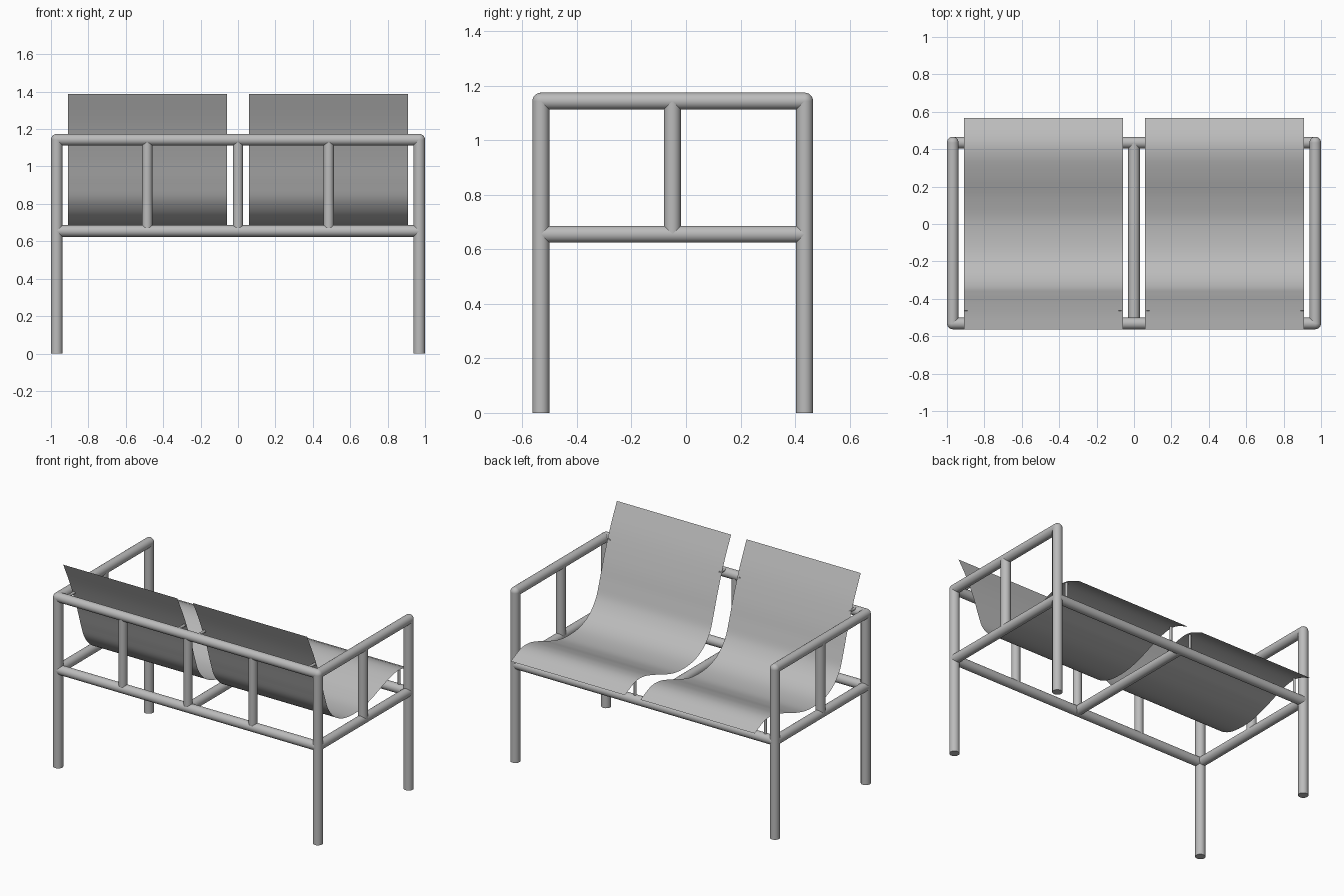
import bpy, bmesh, math
from mathutils import Vector

old = bpy.data.objects.get("Cube")
if old:
    bpy.data.objects.remove(old, do_unlink=True)


def material(name, rgb):
    m = bpy.data.materials.new(name)
    m.use_nodes = True
    colour = (*rgb, 1.0)
    m.diffuse_color = colour
    m.node_tree.nodes["Principled BSDF"].inputs["Base Color"].default_value = colour
    return m


GREY = material("light_grey", (0.5, 0.5, 0.5))
R = 0.031                    # frame tube radius
X, BACK, FRONT = 0.969, -0.532, 0.435
LOW, TOP = 0.655, 1.143      # rail heights


def finish(name, bm):
    mesh = bpy.data.meshes.new(name)
    bm.to_mesh(mesh)
    bm.free()
    mesh.materials.append(GREY)
    obj = bpy.data.objects.new(name, mesh)
    bpy.context.collection.objects.link(obj)
    bpy.ops.object.select_all(action='DESELECT')
    obj.select_set(True)
    bpy.context.view_layer.objects.active = obj
    bpy.ops.object.shade_smooth_by_angle(angle=math.radians(40))
    return obj


def tube(name, a, b, radius=R, sides=24):
    a, b = Vector(a), Vector(b)
    bm = bmesh.new()
    bmesh.ops.create_cone(bm, cap_ends=True, segments=sides, radius1=radius,
                          radius2=radius, depth=(b - a).length)
    turn = (b - a).to_track_quat('Z', 'Y').to_matrix().to_4x4()
    turn.translation = (a + b) / 2
    bm.transform(turn)
    return finish(name, bm)


def elbow(name, centre):
    bm = bmesh.new()
    bmesh.ops.create_uvsphere(bm, u_segments=24, v_segments=12, radius=R)
    bmesh.ops.translate(bm, verts=bm.verts, vec=centre)
    return finish(name, bm)


# Legs, arms and side frames
for side, s in (("left", 1), ("right", -1)):
    x = s * X
    for end, y in (("front", BACK), ("rear", FRONT)):
        tube(f"{side}_{end}_leg", (x, y, 0), (x, y, TOP))
        elbow(f"{side}_{end}_elbow", (x, y, TOP))
    tube(f"{side}_arm", (x, BACK, TOP), (x, FRONT, TOP))
    tube(f"{side}_side_rail", (x, BACK, LOW), (x, FRONT, LOW))
    tube(f"{side}_arm_spindle", (x, -0.05, LOW), (x, -0.05, TOP))

# Long rails and the middle cross rail
tube("backrest_top_rail", (-X, BACK, TOP), (X, BACK, TOP))
tube("backrest_low_rail", (-X, BACK, LOW), (X, BACK, LOW))
tube("seat_edge_rail", (-X, FRONT, LOW), (X, FRONT, LOW))
tube("middle_cross_rail", (0, BACK, LOW), (0, FRONT, LOW))
for i in (-1, 0, 1):
    tube("backrest_spindle", (i * 0.485, BACK, LOW), (i * 0.485, BACK, TOP), 0.027)

# Seat shell profile (y, z), smoothed through its points
PROFILE = [(-0.563, 1.388), (-0.485, 1.22), (-0.42, 1.05), (-0.375, 0.91),
           (-0.335, 0.81), (-0.26, 0.73), (-0.15, 0.685), (0.0, 0.68),
           (0.13, 0.71), (0.26, 0.757), (0.37, 0.787), (0.46, 0.784), (0.568, 0.738)]


def smooth_path(points, steps=6):
    p = [Vector(q) for q in points]
    p = [2 * p[0] - p[1]] + p + [2 * p[-1] - p[-2]]
    path = []
    for a, b, c, d in zip(p, p[1:], p[2:], p[3:]):
        for k in range(steps):
            t = k / steps
            path.append((2 * b + (c - a) * t + (2 * a - 5 * b + 4 * c - d) * t ** 2
                         + (3 * b - a - 3 * c + d) * t ** 3) / 2)
    return path + [p[-2]]


# Two thin seat shells with their mounting pins
for side, s in (("left", 1), ("right", -1)):
    bm = bmesh.new()
    x0, x1 = sorted((s * 0.058, s * 0.91))
    rows = [(bm.verts.new((x0, y, z)), bm.verts.new((x1, y, z)))
            for y, z in smooth_path(PROFILE)]
    for (a, b), (c, d) in zip(rows, rows[1:]):
        bm.faces.new((a, c, d, b))
    bmesh.ops.recalc_face_normals(bm, faces=bm.faces)
    bm.faces.ensure_lookup_table()
    if bm.faces[len(bm.faces) // 2].normal.z < 0:
        bmesh.ops.reverse_faces(bm, faces=bm.faces)
    finish(f"{side}_seat_shell", bm)
    for x in (s * 0.075, s * 0.898):
        tube(f"{side}_back_pin", (x, BACK, 1.165), (x, -0.462, 1.165), 0.009, 12)
        tube(f"{side}_seat_pin", (x, FRONT, LOW), (x, FRONT, 0.785), 0.009, 12)
